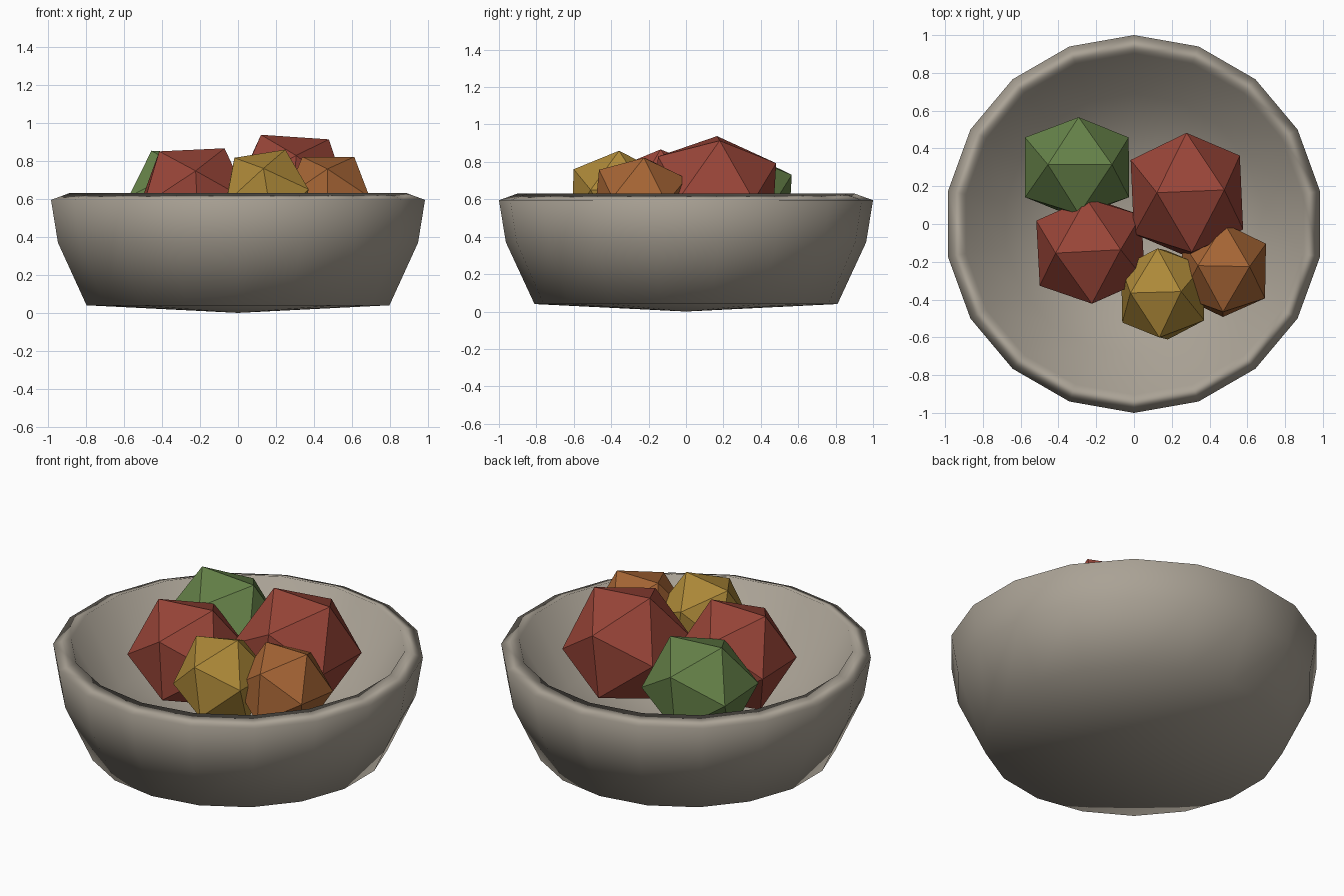
import bpy, bmesh
from math import sqrt, tau
from mathutils import Vector, Matrix

if "Cube" in bpy.data.objects:
    bpy.data.objects.remove(bpy.data.objects["Cube"])


def finish(bm, name, color, smooth):
    bmesh.ops.recalc_face_normals(bm, faces=bm.faces)
    for f in bm.faces:
        f.smooth = smooth
    mesh = bpy.data.meshes.new(name)
    bm.to_mesh(mesh)
    bm.free()
    mat = bpy.data.materials.new(name + "_material")
    mat.diffuse_color = (*color, 1)
    mat.use_nodes = True
    mat.node_tree.nodes["Principled BSDF"].inputs["Base Color"].default_value = mat.diffuse_color
    mesh.materials.append(mat)
    obj = bpy.data.objects.new(name, mesh)
    bpy.context.collection.objects.link(obj)
    return obj


def fruit(name, center, radius, edge_a, edge_b, color, stretch=(1, 1, 1)):
    """Icosahedron whose top edge runs from edge_a towards edge_b."""
    c, a, b = Vector(center), Vector(edge_a), Vector(edge_b)
    x = (b - a).normalized()
    z = (a + b) / 2 - c
    z = (z - x * z.dot(x)).normalized()
    y = z.cross(x)
    turn = Matrix((x, y, z)).transposed() @ Matrix.Diagonal(stretch)
    phi = (1 + sqrt(5)) / 2
    bm = bmesh.new()
    for s in (-1, 1):
        for t in (-phi, phi):
            for p in ((s, 0, t), (0, t, s), (t, s, 0)):
                bm.verts.new(c + turn @ (Vector(p).normalized() * radius))
    bmesh.ops.convex_hull(bm, input=bm.verts)
    finish(bm, name, color, False)


# Bowl: closed wall profile (radius, height) spun in 18 steps
profile = [(0, 0), (.81, .04), (.963, .37), (1, .595),
           (.903, .63), (.69, .25), (0, .10)]
bm = bmesh.new()
verts = [bm.verts.new((0, r, z)) for r, z in profile]
edges = [bm.edges.new(pair) for pair in zip(verts, verts[1:])]
bmesh.ops.spin(bm, geom=verts + edges, cent=(0, 0, 0), axis=(0, 0, 1),
               angle=tau, steps=18)
bmesh.ops.remove_doubles(bm, verts=bm.verts, dist=1e-4)
bmesh.ops.dissolve_degenerate(bm, edges=bm.edges, dist=1e-4)
bowl = finish(bm, "bowl", (.40, .36, .30), True)
bowl.modifiers.new("soft_shading", 'WEIGHTED_NORMAL').mode = 'FACE_AREA'

# Fruit pile
red, green = (.32, .06, .04), (.13, .22, .065)
orange, yellow = (.38, .13, .035), (.42, .25, .04)
fruit("red_fruit_left", (-.23, -.14, .58), .328,
      (-.434, -.155, .85), (-.05, -.135, .868), red)
fruit("red_fruit_right", (.28, .155, .625), .355,
      (.10, .165, .94), (.47, .18, .915), red, (.96, 1.05, 1))
fruit("green_fruit", (-.302, .30, .585), .305,
      (-.47, .315, .865), (-.16, .315, .846), green, (1.06, .99, 1))
fruit("orange_fruit", (.475, -.245, .595), .268,
      (.335, -.22, .826), (.62, -.225, .826), orange, (.97, 1.03, 1))
fruit("yellow_fruit", (.152, -.37, .61), .272,
      (-.02, -.365, .815), (.28, -.357, .863), yellow, (.95, 1.02, 1))
